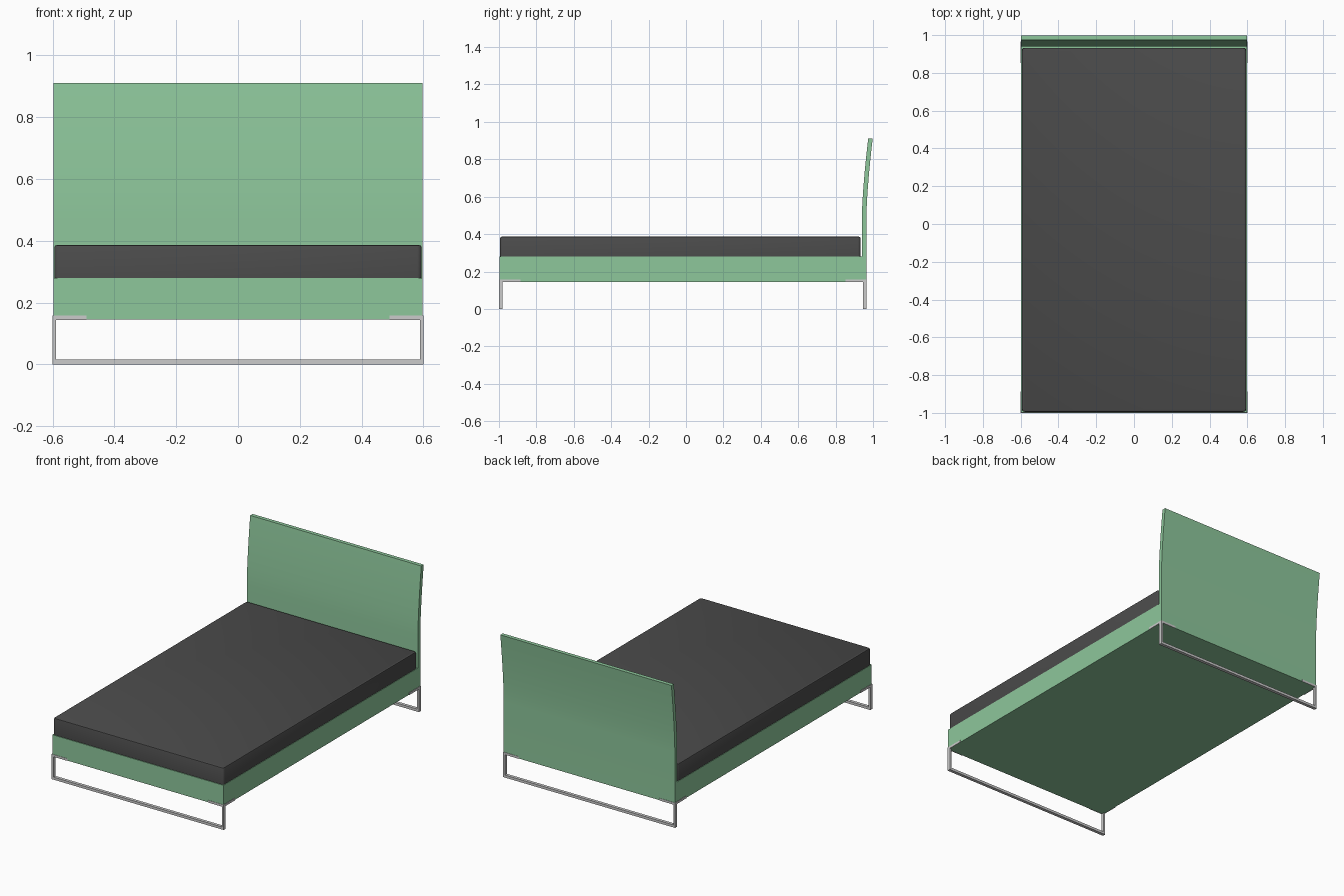
import bpy, bmesh

cube = bpy.data.objects.get("Cube")
if cube:
    bpy.data.objects.remove(cube, do_unlink=True)


def material(name, rgb):
    m = bpy.data.materials.new(name)
    m.use_nodes = True
    m.diffuse_color = (*rgb, 1)
    m.node_tree.nodes["Principled BSDF"].inputs["Base Color"].default_value = (*rgb, 1)
    return m


green = material("soft green", (0.27, 0.57, 0.33))
charcoal = material("charcoal", (0.07, 0.07, 0.07))
metal = material("light grey metal", (0.6, 0.6, 0.6))


def finish(name, bm, mat):
    bmesh.ops.recalc_face_normals(bm, faces=bm.faces)
    mesh = bpy.data.meshes.new(name)
    bm.to_mesh(mesh)
    bm.free()
    mesh.materials.append(mat)
    ob = bpy.data.objects.new(name, mesh)
    bpy.context.collection.objects.link(ob)
    return ob


def add_box(bm, lo, hi):
    verts = bmesh.ops.create_cube(bm, size=1)["verts"]
    for v in verts:
        for i in range(3):
            v.co[i] = (lo[i] + hi[i]) / 2 + v.co[i] * (hi[i] - lo[i])


def box(name, lo, hi, mat):
    bm = bmesh.new()
    add_box(bm, lo, hi)
    return finish(name, bm, mat)


HALF = 0.597
FRONT, BACK = -0.998, 0.963

# Bed base
box("bed_base", (-HALF, FRONT, 0.145), (HALF, 0.945, 0.28), green)

# Mattress with rounded upright corners and a softened top edge
bm = bmesh.new()
add_box(bm, (-0.594, -0.994, 0.28), (0.594, 0.933, 0.386))
uprights = [e for e in bm.edges if abs(e.verts[0].co.z - e.verts[1].co.z) > 0.05]
bmesh.ops.bevel(bm, geom=uprights, offset=0.014, segments=3, profile=0.5, affect="EDGES")
rim = [e for e in bm.edges if all(v.co.z > 0.38 for v in e.verts)]
bmesh.ops.bevel(bm, geom=rim, offset=0.008, segments=2, profile=0.5, affect="EDGES")
mattress = finish("mattress", bm, charcoal)

# Headboard: an upright panel whose upper part curves backwards
bm = bmesh.new()
heights = [0.145] + [0.48 + (0.91 - 0.48) * i / 8 for i in range(9)]
front, rear = [], []
for z in heights:
    t = (z - 0.48) / 0.43
    y = 0.94 + (0.034 * t ** 1.5 if t > 0 else 0)
    front.append((y, z))
    rear.append((y + 0.024, z))
outline = front + rear[::-1]
left, right = ([bm.verts.new((x, y, z)) for y, z in outline] for x in (-HALF, HALF))
bm.faces.new(left)
bm.faces.new(right)
for i in range(len(outline)):
    j = (i + 1) % len(outline)
    bm.faces.new((left[i], left[j], right[j], right[i]))
headboard = finish("headboard", bm, green)

for ob in (mattress, headboard):
    bpy.ops.object.select_all(action="DESELECT")
    ob.select_set(True)
    bpy.context.view_layer.objects.active = ob
    bpy.ops.object.shade_smooth_by_angle(angle=0.6)

# Metal leg frames: floor bar, two posts and corner brackets wrapping the base
TUBE, DEPTH, TAB = 0.012, 0.02, 0.11
for name, outer, inward in (("front", FRONT - 0.002, 1), ("rear", BACK + 0.003, -1)):
    bm = bmesh.new()

    def piece(x0, x1, d0, d1, z0, z1):
        ys = sorted((outer + inward * d0, outer + inward * d1))
        add_box(bm, (min(x0, x1), ys[0], z0), (max(x0, x1), ys[1], z1))

    piece(-0.6, 0.6, 0, DEPTH, 0, 0.016)
    for s in (-1, 1):
        piece(s * 0.6, s * (0.6 - TUBE), 0, DEPTH, 0.016, 0.144)
        piece(s * 0.6, s * (0.6 - TAB), 0, 0.004, 0.144, 0.158)
        piece(s * 0.6, s * (0.6 - 0.004), 0.004, TAB + 0.004, 0.144, 0.158)
    finish(name + "_leg_frame", bm, metal)
